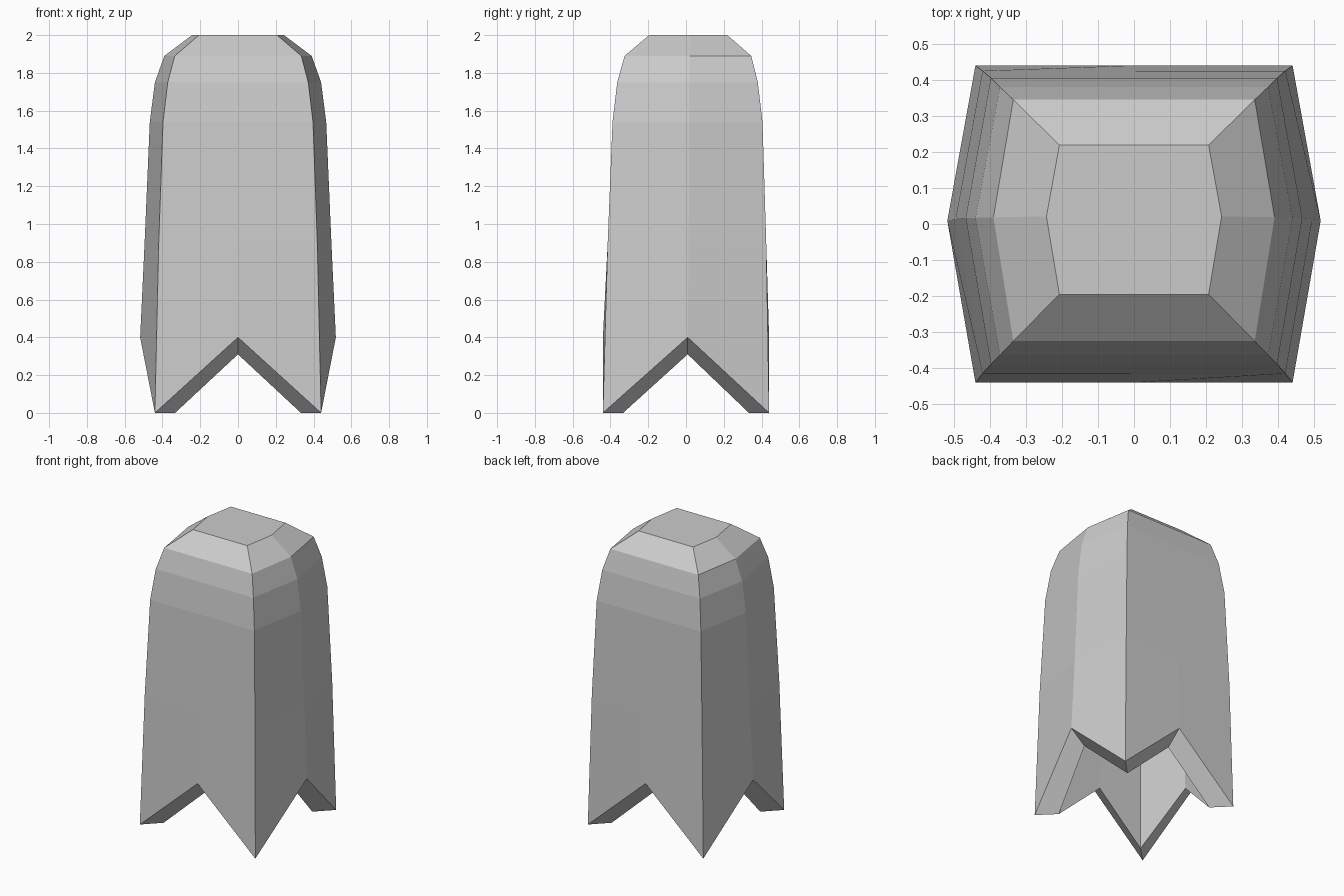
import bpy, bmesh

if "Cube" in bpy.data.objects:
    bpy.data.objects.remove(bpy.data.objects["Cube"])

# Rings going up: corner half width, side ridge half width, y shift, outer z, inner z
RINGS = [
    (0.44, 0.518, 0.000, 0.00, 0.00),
    (0.42, 0.495, 0.005, 0.89, 0.88),
    (0.397, 0.467, 0.008, 1.54, 1.51),
    (0.372, 0.440, 0.008, 1.75, 1.70),
    (0.335, 0.390, 0.010, 1.89, 1.82),
    (0.207, 0.243, 0.012, 2.00, 1.90),
]
WALL = 0.107
RIDGE_Y = 0.009


def add_ring(bm, corner, ridge, shift, z, mid_z):
    """Eight points: four corners alternating with four side middles."""
    c = corner
    pts = [(-c, -c, z), (0, -c, mid_z), (c, -c, z), (ridge, RIDGE_Y, mid_z),
           (c, c, z), (0, c, mid_z), (-c, c, z), (-ridge, RIDGE_Y, mid_z)]
    return [bm.verts.new((x, y + shift, h)) for x, y, h in pts]


def bridge(bm, a, b):
    for i in range(8):
        j = (i + 1) % 8
        bm.faces.new((a[i], a[j], b[j], b[i]))


def add_shell(bm, inset, inner):
    """Tapered hood with a notched hem and a closed flat top."""
    rings = []
    for n, (corner, ridge, shift, z_out, z_in) in enumerate(RINGS):
        z = z_in if inner else z_out
        mid_z = (0.31 if inner else 0.40) if n == 0 else z
        drop = inset * (0.6 if n == len(RINGS) - 1 else 1.0)
        rings.append(add_ring(bm, corner - drop, ridge - drop, shift, z, mid_z))
    for a, b in zip(rings, rings[1:]):
        bridge(bm, a, b)
    bm.faces.new(rings[-1])
    return rings[0]


# Hollow hooded body with zigzag hem
bm = bmesh.new()
outer_hem = add_shell(bm, 0.0, False)
inner_hem = add_shell(bm, WALL, True)
bridge(bm, outer_hem, inner_hem)
bmesh.ops.recalc_face_normals(bm, faces=bm.faces)
mesh = bpy.data.meshes.new("hooded_body")
bm.to_mesh(mesh)
bm.free()
body = bpy.data.objects.new("hooded_body", mesh)
bpy.context.collection.objects.link(body)
